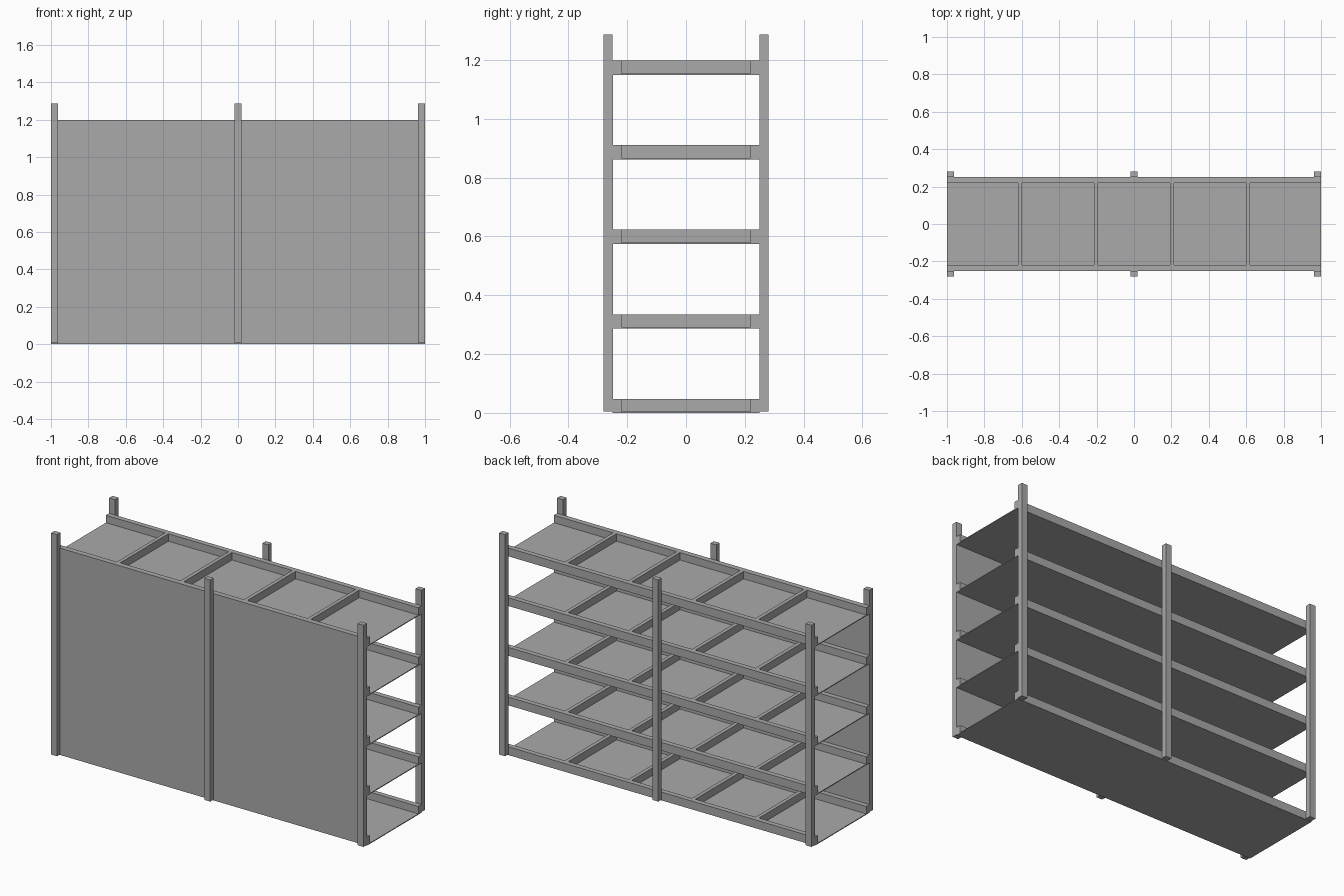
import bpy

cube = bpy.data.objects.get("Cube")
if cube:
    bpy.data.objects.remove(cube, do_unlink=True)

# One plain grey for the whole rack
grey = bpy.data.materials.new("grey")
grey.use_nodes = True
colour = (0.4, 0.4, 0.4, 1)
grey.diffuse_color = colour
grey.node_tree.nodes["Principled BSDF"].inputs["Base Color"].default_value = colour


def box(name, x, y, z):
    """Box from (low, high) ranges on each axis."""
    bpy.ops.mesh.primitive_cube_add(size=1)
    ob = bpy.context.object
    ob.name = name
    ranges = (x, y, z)
    ob.location = [(a + b) / 2 for a, b in ranges]
    ob.scale = [b - a for a, b in ranges]
    bpy.ops.object.transform_apply(location=True, rotation=False, scale=True)
    ob.data.materials.append(grey)
    return ob


HALF, DEPTH, POST_DEPTH = 1.0, 0.25, 0.281
RAIL, RAIL_H, BOARD = 0.03, 0.043, 0.005
POST_W, HEIGHT = 0.038, 1.287
SHELVES, SPACING = 5, 0.2875
INNER = DEPTH - RAIL

# Shelves: thin board, two long rails and four cross slats each
for i in range(SHELVES):
    z = i * SPACING
    top = (z + BOARD, z + BOARD + RAIL_H)
    box("shelf_board", (-HALF, HALF), (-DEPTH, DEPTH), (z, z + BOARD))
    box("front_rail", (-HALF, HALF), (-DEPTH, -INNER), top)
    box("back_rail", (-HALF, HALF), (INNER, DEPTH), top)
    for k in (-1.5, -0.5, 0.5, 1.5):
        x = k * 0.407
        box("cross_slat", (x - 0.011, x + 0.011), (-INNER, INNER), top)

# Posts: three along the front and three along the back
for x in (-HALF + POST_W / 2, 0, HALF - POST_W / 2):
    span = (x - POST_W / 2, x + POST_W / 2)
    box("front_post", span, (-POST_DEPTH, -DEPTH), (BOARD, HEIGHT))
    box("back_post", span, (DEPTH, POST_DEPTH), (BOARD, HEIGHT))

# Thin panel closing the front
box("front_panel", (-HALF, HALF), (-DEPTH - 0.002, -DEPTH + 0.001), (BOARD, 1.198))
